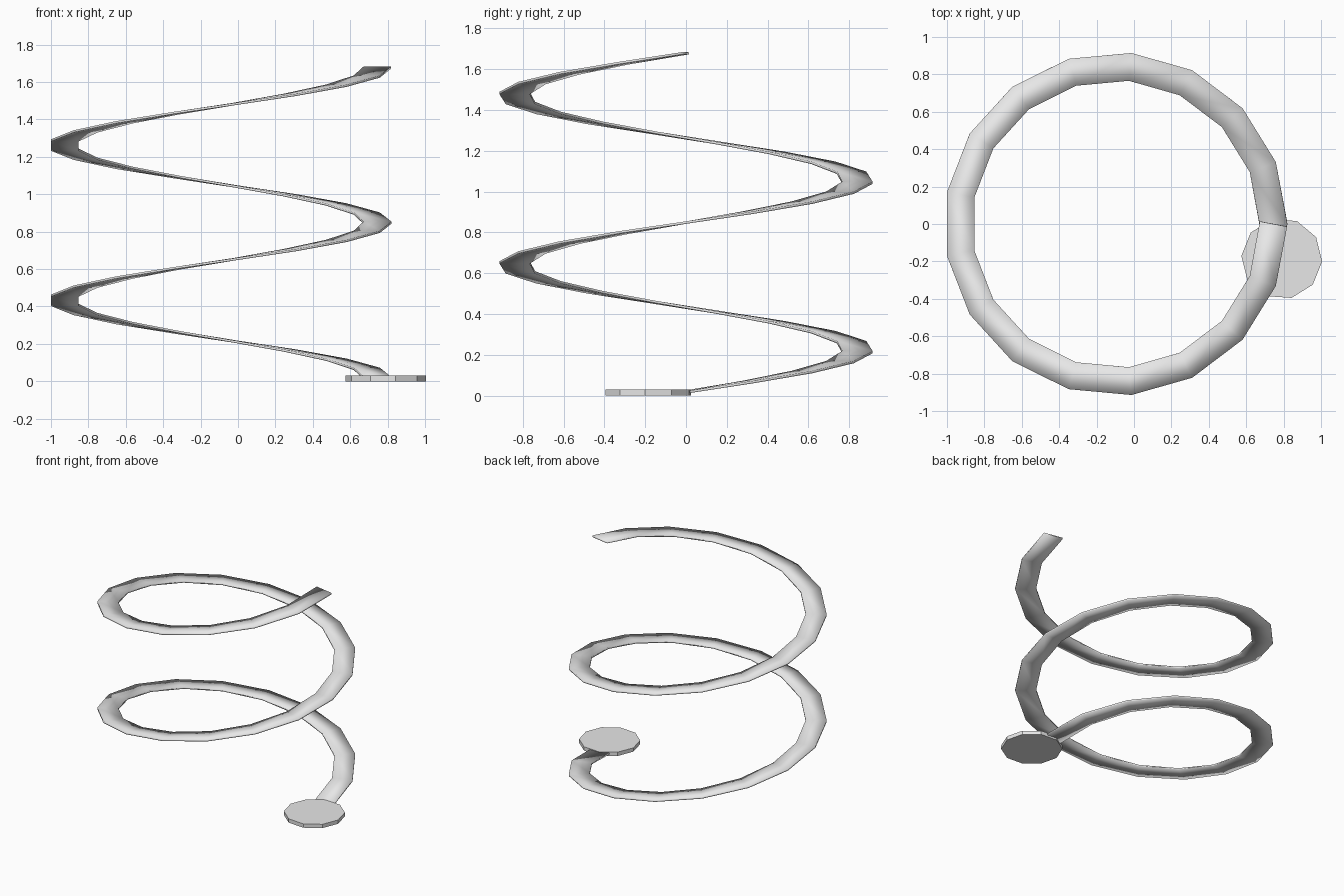
import bpy, bmesh, math
from mathutils import Vector, Matrix

cube = bpy.data.objects.get("Cube")
if cube:
    bpy.data.objects.remove(cube, do_unlink=True)

STEPS, TURNS, PITCH = 17, 2, 0.83
RADIUS, WIDTH, THICK = 0.8435, 0.149, 0.012
CENTRE = Vector((-0.098, 0, 0.018))

grey = bpy.data.materials.new("plain_grey")
grey.use_nodes = True
grey.diffuse_color = (0.8, 0.8, 0.8, 1)
grey.node_tree.nodes["Principled BSDF"].inputs["Base Color"].default_value = grey.diffuse_color


def add_object(name, bm, smooth):
    bmesh.ops.recalc_face_normals(bm, faces=bm.faces[:])
    for f in bm.faces:
        f.smooth = smooth
    mesh = bpy.data.meshes.new(name)
    bm.to_mesh(mesh)
    bm.free()
    mesh.materials.append(grey)
    obj = bpy.data.objects.new(name, mesh)
    bpy.context.collection.objects.link(obj)
    return obj


# Spiral band: a thin rectangle swept along a helix, ends square to the path
count = STEPS * TURNS
path = []
for i in range(count + 1):
    a = math.tau * i / STEPS
    path.append(CENTRE + Vector((RADIUS * math.cos(a), RADIUS * math.sin(a), PITCH * i / STEPS)))

bm = bmesh.new()
rings = []
for i, p in enumerate(path):
    tangent = (path[min(i + 1, count)] - path[max(i - 1, 0)]).normalized()
    side = tangent.cross(Vector((0, 0, 1))).normalized()
    up = side.cross(tangent)
    rings.append([bm.verts.new(p + side * u * WIDTH / 2 + up * v * THICK / 2)
                  for u, v in ((-1, -1), (1, -1), (1, 1), (-1, 1))])
for a, b in zip(rings, rings[1:]):
    for k in range(4):
        n = (k + 1) % 4
        bm.faces.new((a[k], a[n], b[n], b[k]))
bm.faces.new(rings[0])
bm.faces.new(rings[-1])
add_object("spiral_band", bm, True)

# Foot: a ten-sided flat disc under the lower end
bm = bmesh.new()
bmesh.ops.create_cone(bm, cap_ends=True, segments=10, radius1=0.2165, radius2=0.2165, depth=0.03,
                      matrix=Matrix.Translation((0.79, -0.185, 0.015))
                      @ Matrix.Rotation(math.radians(14), 4, "Z"))
add_object("foot_disc", bm, False)
